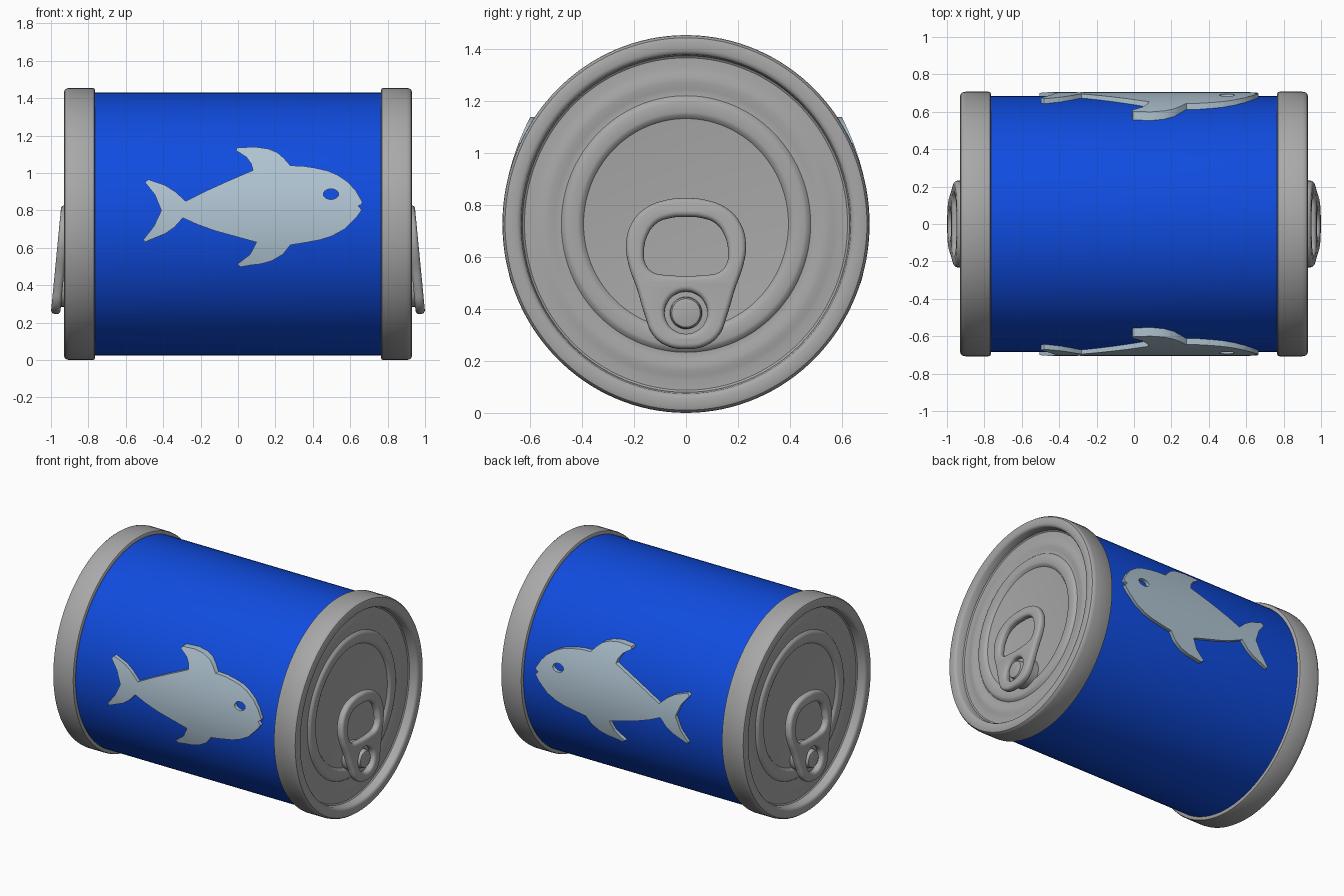
import bpy, bmesh, math
from mathutils import Matrix, Vector

if "Cube" in bpy.data.objects:
    bpy.data.objects.remove(bpy.data.objects["Cube"])

CZ = 0.7275       # height of the can axis
SQUASH = 0.972    # the can is slightly narrower in y


def material(name, rgb):
    m = bpy.data.materials.new(name)
    m.diffuse_color = (*rgb, 1)
    m.use_nodes = True
    m.node_tree.nodes["Principled BSDF"].inputs["Base Color"].default_value = m.diffuse_color
    return m


METAL = material("grey metal", (0.40, 0.395, 0.40))
BLUE = material("blue label", (0.005, 0.072, 0.74))
SILVER = material("pale silver blue", (0.43, 0.55, 0.64))


def finish(ob, mat, angle=35):
    ob.data.materials.clear()
    ob.data.materials.append(mat)
    bpy.ops.object.select_all(action='DESELECT')
    ob.select_set(True)
    bpy.context.view_layer.objects.active = ob
    bpy.ops.object.shade_smooth_by_angle(angle=math.radians(angle))


def from_bmesh(name, bm, mat, angle=35):
    bmesh.ops.recalc_face_normals(bm, faces=bm.faces)
    me = bpy.data.meshes.new(name)
    bm.to_mesh(me)
    bm.free()
    ob = bpy.data.objects.new(name, me)
    bpy.context.collection.objects.link(ob)
    finish(ob, mat, angle)
    return ob


def lathe(name, profile, mat, sign=1, cz=CZ, squash=SQUASH, seg=128):
    """Revolve (x, radius) points about a line along x."""
    bm = bmesh.new()
    rings = []
    for x, r in profile:
        if r == 0:
            rings.append([bm.verts.new((sign * x, 0, cz))] * seg)
        else:
            rings.append([bm.verts.new((sign * x,
                                        r * squash * math.cos(2 * math.pi * i / seg),
                                        cz + r * math.sin(2 * math.pi * i / seg)))
                          for i in range(seg)])
    for a, b in zip(rings, rings[1:]):
        for i in range(seg):
            j = (i + 1) % seg
            vs = list(dict.fromkeys((a[i], a[j], b[j], b[i])))
            bm.faces.new(vs)
    return from_bmesh(name, bm, mat)


# Label wrapped body
lathe("can_body", [(-0.80, 0.70), (-0.77, 0.703), (0.77, 0.703), (0.80, 0.70)], BLUE)

# Lid with rolled rim, recess and pressed rings
LID = [(0.765, 0.69), (0.765, 0.717), (0.769, 0.724), (0.777, 0.7275),
       (0.900, 0.7275), (0.915, 0.725), (0.926, 0.717), (0.930, 0.705),
       (0.930, 0.672), (0.926, 0.660), (0.917, 0.653), (0.872, 0.648),
       (0.866, 0.640), (0.866, 0.605), (0.869, 0.585), (0.874, 0.565),
       (0.874, 0.545), (0.869, 0.520), (0.866, 0.500), (0.867, 0.494),
       (0.880, 0.482), (0.884, 0.470), (0.884, 0.430), (0.880, 0.418),
       (0.867, 0.406), (0.866, 0.400), (0.866, 0)]

# Pull tab outlines: (half width, height), bottom to top
TAB = [(0, .245), (.075, .258), (.128, .30), (.158, .375), (.188, .475),
       (.222, .575), (.231, .65), (.21, .73), (.155, .79), (.08, .82), (0, .828)]
HOLE = [(0, .527), (.07, .53), (.125, .54), (.155, .572), (.162, .62),
        (.15, .68), (.115, .73), (.06, .752), (0, .756)]


def both_sides(half):
    return half + [(-y, z) for y, z in reversed(half[1:-1])]


def circle(cy, cz, ry, rz, n):
    return [(cy + ry * math.cos(2 * math.pi * i / n),
             cz + rz * math.sin(2 * math.pi * i / n)) for i in range(n)]


def pull_tab(name, sign):
    cu = bpy.data.curves.new(name, 'CURVE')
    cu.dimensions = '2D'
    cu.fill_mode = 'BOTH'
    cu.extrude, cu.bevel_depth, cu.offset = 0.006, 0.019, -0.019
    cu.bevel_resolution = 3
    cu.resolution_u = 6
    for pts in (both_sides(TAB), both_sides(HOLE), circle(0, .385, .082, .082, 12)):
        sp = cu.splines.new('BEZIER')
        sp.bezier_points.add(len(pts) - 1)
        for bp, (y, z) in zip(sp.bezier_points, pts):
            bp.co = (y, z - 0.535, 0)
            bp.handle_left_type = bp.handle_right_type = 'AUTO'
        sp.use_cyclic_u = True
    tmp = bpy.data.objects.new(name + "_curve", cu)
    bpy.context.collection.objects.link(tmp)
    bpy.context.view_layer.update()
    me = bpy.data.meshes.new_from_object(
        tmp.evaluated_get(bpy.context.evaluated_depsgraph_get()))
    bpy.data.objects.remove(tmp)
    bm = bmesh.new()
    bm.from_mesh(me)
    bmesh.ops.remove_doubles(bm, verts=bm.verts, dist=0.0002)
    # Stand the tab up, leaning outward at its lower end
    s = 0.096
    c = math.sqrt(1 - s * s)
    for v in bm.verts:
        y, h, d = v.co
        v.co = (sign * (0.948 - s * h + c * d), y, 0.535 + c * h + s * d)
    from_bmesh(name, bm, METAL, 40)


for side, sign in (("right", 1), ("left", -1)):
    lathe(side + "_lid", LID, METAL, sign)
    pull_tab(side + "_pull_tab", sign)
    # Rivet button on a wider washer
    lathe(side + "_rivet", [(0.86, 0.10), (0.945, 0.10), (0.947, 0.062), (0.968, 0.060),
                            (0.976, 0.055), (0.979, 0.045), (0.979, 0)],
          METAL, sign, cz=0.385, squash=1, seg=40)

# Fish outline (x, z), clockwise from the mouth
FISH = [(.642, .824), (.662, .803), (.635, .765), (.57, .70), (.50, .662), (.44, .643),
        (.36, .628), (.28, .615), (.24, .565), (.18, .53), (.12, .513), (.065, .507),
        (.015, .498), (-.005, .512), (.065, .565), (.098, .63), (-.01, .66), (-.12, .69),
        (-.21, .722), (-.295, .76), (-.34, .71), (-.39, .675), (-.44, .655), (-.50, .63),
        (-.505, .645), (-.45, .715), (-.41, .80), (-.445, .885), (-.497, .95), (-.48, .966),
        (-.39, .935), (-.335, .90), (-.28, .85), (-.18, .90), (-.07, .95), (.08, 1.015),
        (.07, 1.05), (.045, 1.085), (-.01, 1.12), (-.005, 1.135), (.09, 1.14), (.16, 1.13),
        (.21, 1.11), (.245, 1.08), (.28, 1.04), (.35, 1.037), (.41, 1.028), (.48, 1.012),
        (.535, .988), (.59, .95), (.63, .905), (.665, .845), (.66, .832)]
EYE = circle(.497, .887, .041, .028, 20)


def fish(name, side):
    bm = bmesh.new()
    for loop in (FISH, EYE):
        vs = [bm.verts.new((x, 0, z)) for x, z in loop]
        for a, b in zip(vs, vs[1:] + vs[:1]):
            bm.edges.new((a, b))
    bmesh.ops.triangle_fill(bm, use_beauty=True, edges=bm.edges[:], normal=(0, -1, 0))
    # Slice into strips so the plate can follow the can
    for i in range(1, 17):
        bmesh.ops.bisect_plane(bm, geom=bm.verts[:] + bm.edges[:] + bm.faces[:],
                               dist=1e-5, plane_co=(0, 0, 0.49 + 0.04 * i),
                               plane_no=(0, 0, 1))
    ext = bmesh.ops.extrude_face_region(bm, geom=bm.faces[:], use_keep_orig=True)
    inner = {g for g in ext["geom"] if isinstance(g, bmesh.types.BMVert)}
    for v in bm.verts:
        y = 0.705 - 0.62 * (v.co.z - CZ) ** 2
        v.co.y = side * (y - (0.08 if v in inner else 0))
    from_bmesh(name, bm, SILVER)


fish("front_fish", -1)
fish("back_fish", 1)
